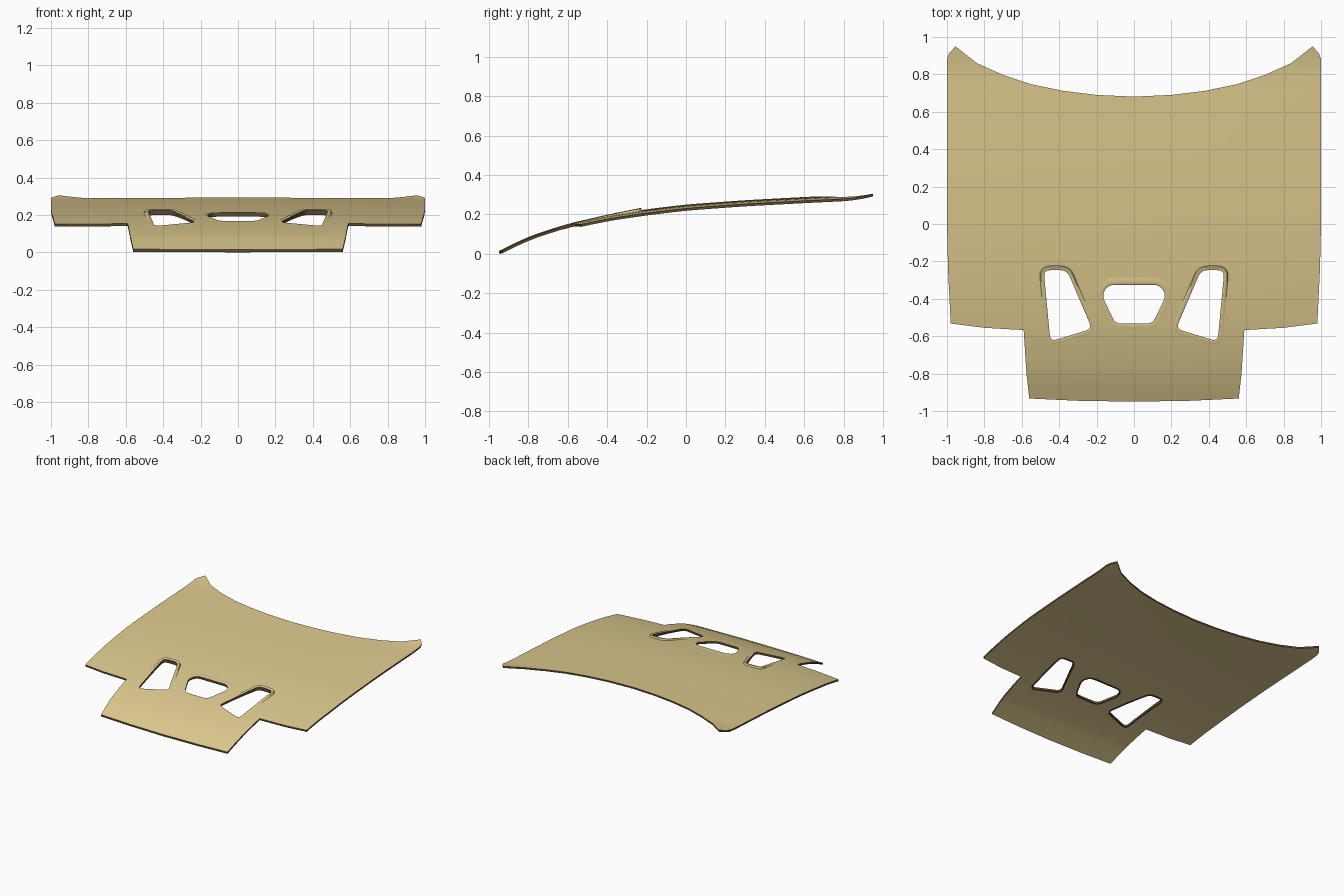
import bpy, bmesh
from mathutils import Vector

cube = bpy.data.objects.get("Cube")
if cube:
    bpy.data.objects.remove(cube, do_unlink=True)

THICK = 0.013


def material(name, colour):
    mat = bpy.data.materials.new(name)
    mat.use_nodes = True
    mat.diffuse_color = colour
    mat.node_tree.nodes["Principled BSDF"].inputs["Base Color"].default_value = colour
    return mat


PAINT = material("tan_paint", (0.72, 0.58, 0.27, 1))
EDGE = material("dark_brown_edge", (0.1, 0.065, 0.03, 1))

# Side profile of the upper surface: (y, z)
PROFILE = [(-0.95, 0.014), (-0.8, 0.088), (-0.6, 0.153), (-0.4, 0.196), (-0.2, 0.226),
           (0, 0.25), (0.3, 0.272), (0.6, 0.288), (0.85, 0.3), (0.95, 0.321)]


def profile_height(y):
    for (y0, z0), (y1, z1) in zip(PROFILE, PROFILE[1:]):
        if y <= y1 or y1 == PROFILE[-1][0]:
            return z0 + (z1 - z0) * (y - y0) / (y1 - y0)


def surface(x, y):
    steps = [profile_height(y + i * 0.02) for i in range(-3, 4)]
    return sum(steps) / len(steps) - 0.018 * x * x


def mirror_x(points):
    return [(-x, y) for x, y in reversed(points)]


def rounded(points, radius=0.035):
    """Round each corner and divide the straight edges so they follow the surface."""
    pts = [Vector(p) for p in points]
    loop = []
    for i, p in enumerate(pts):
        a, b = pts[i - 1], pts[(i + 1) % len(pts)]
        start = p + (a - p).normalized() * min(radius, (a - p).length * 0.45)
        end = p + (b - p).normalized() * min(radius, (b - p).length * 0.45)
        for k in range(5):
            t = k / 4
            loop.append(start * (1 - t) ** 2 + p * 2 * t * (1 - t) + end * t * t)
        following = b + (p - b).normalized() * min(radius, (p - b).length * 0.45)
        loop += [end.lerp(following, k / 6) for k in range(1, 6)]
    return loop


def grown(loop, width):
    """Offset a counter-clockwise loop outward."""
    result = []
    for i, p in enumerate(loop):
        d = (loop[(i + 1) % len(loop)] - loop[i - 1]).normalized()
        result.append(p + Vector((d.y, -d.x)) * width)
    return result


def make_object(name, bm):
    bmesh.ops.recalc_face_normals(bm, faces=bm.faces)
    mesh = bpy.data.meshes.new(name)
    bm.to_mesh(mesh)
    bm.free()
    mesh.materials.append(PAINT)
    mesh.materials.append(EDGE)
    obj = bpy.data.objects.new(name, mesh)
    bpy.context.collection.objects.link(obj)
    return obj


def activate(obj):
    bpy.ops.object.select_all(action='DESELECT')
    obj.select_set(True)
    bpy.context.view_layer.objects.active = obj


def cut(target, loop, operation):
    """Trim the target with a tall prism over the loop."""
    bm = bmesh.new()
    face = bm.faces.new([bm.verts.new((x, y, -1)) for x, y in loop])
    top = bmesh.ops.extrude_face_region(bm, geom=[face])["geom"]
    bmesh.ops.translate(bm, vec=(0, 0, 2),
                        verts=[v for v in top if isinstance(v, bmesh.types.BMVert)])
    cutter = make_object("trim_cutter", bm)
    cutter.hide_render = True
    activate(target)
    mod = target.modifiers.new("trim", 'BOOLEAN')
    mod.operation, mod.solver, mod.object = operation, 'EXACT', cutter
    bpy.ops.object.modifier_apply(modifier=mod.name)
    bpy.data.objects.remove(cutter, do_unlink=True)


# Curved sheet
bm = bmesh.new()
bmesh.ops.create_grid(bm, x_segments=24, y_segments=44, size=1.05)
for v in bm.verts:
    v.co.z = surface(v.co.x, v.co.y)
panel = make_object("hood_panel", bm)
activate(panel)
shell = panel.modifiers.new("shell", 'SOLIDIFY')
shell.thickness, shell.offset = THICK, -1
bpy.ops.object.modifier_apply(modifier=shell.name)

# Outer outline, one half then mirrored
half = [(0, -0.95), (0.3, -0.945), (0.56, -0.933), (0.575, -0.8), (0.59, -0.567), (0.8, -0.555),
        (0.98, -0.532), (0.994, -0.25), (1, 0), (1, 0.88), (0.99, 0.91), (0.955, 0.95),
        (0.84, 0.86), (0.7, 0.797), (0.55, 0.747), (0.38, 0.712), (0.2, 0.69), (0, 0.681)]
cut(panel, half + mirror_x(half[1:-1]), 'INTERSECT')

# Vent openings: outline, lip height, width of the lip's outer slope
side_vent = [(0.225, -0.56), (0.447, -0.628), (0.483, -0.247), (0.358, -0.247)]
middle_vent = [(-0.1, -0.533), (0.1, -0.533), (0.172, -0.38), (0.137, -0.325),
               (-0.137, -0.325), (-0.172, -0.38)]
vents = {"left_vent_lip": (side_vent, 0.012, 0.006),
         "right_vent_lip": (mirror_x(side_vent), 0.012, 0.006),
         "middle_vent_lip": (middle_vent, 0.003, 0.022)}

parts = [panel]
for name, (points, rise, slope) in vents.items():
    loop = rounded(points)
    cut(panel, loop, 'DIFFERENCE')
    # Lip around the opening, rising toward the rear, with a dark inner wall
    back, front = max(p.y for p in loop), min(p.y for p in loop)
    rings = [(grown(loop, 0.018 + slope), 0, -0.0005), (grown(loop, 0.018), rise, 0.0005),
             (grown(loop, 0.005), rise, 0.0005), (loop, rise, -0.002),
             (loop, 0, -THICK - 0.004), (grown(loop, 0.01), 0, -THICK - 0.004),
             (grown(loop, 0.01), 0, -0.006)]
    bm = bmesh.new()
    rows = []
    for ring, lift, shift in rings:
        rows.append([bm.verts.new((p.x, p.y, surface(p.x, p.y) + shift
                                   + lift * max(0, (p.y - front) / (back - front)) ** 2))
                     for p in ring])
    for row, (lower, upper) in enumerate(zip(rows, rows[1:] + rows[:1])):
        for i in range(len(loop)):
            face = bm.faces.new((lower[i - 1], lower[i], upper[i], upper[i - 1]))
            face.material_index = int(3 <= row <= 5)
    parts.append(make_object(name, bm))

# Upright cut edges are dark
for poly in panel.data.polygons:
    poly.material_index = int(abs(poly.normal.z) < 0.4)

# Smooth shading, and rest the panel on the ground
bottom = min(v.co.z for v in panel.data.vertices)
for obj in parts:
    for v in obj.data.vertices:
        v.co.z -= bottom
    activate(obj)
    bpy.ops.object.shade_smooth_by_angle(angle=0.85)
